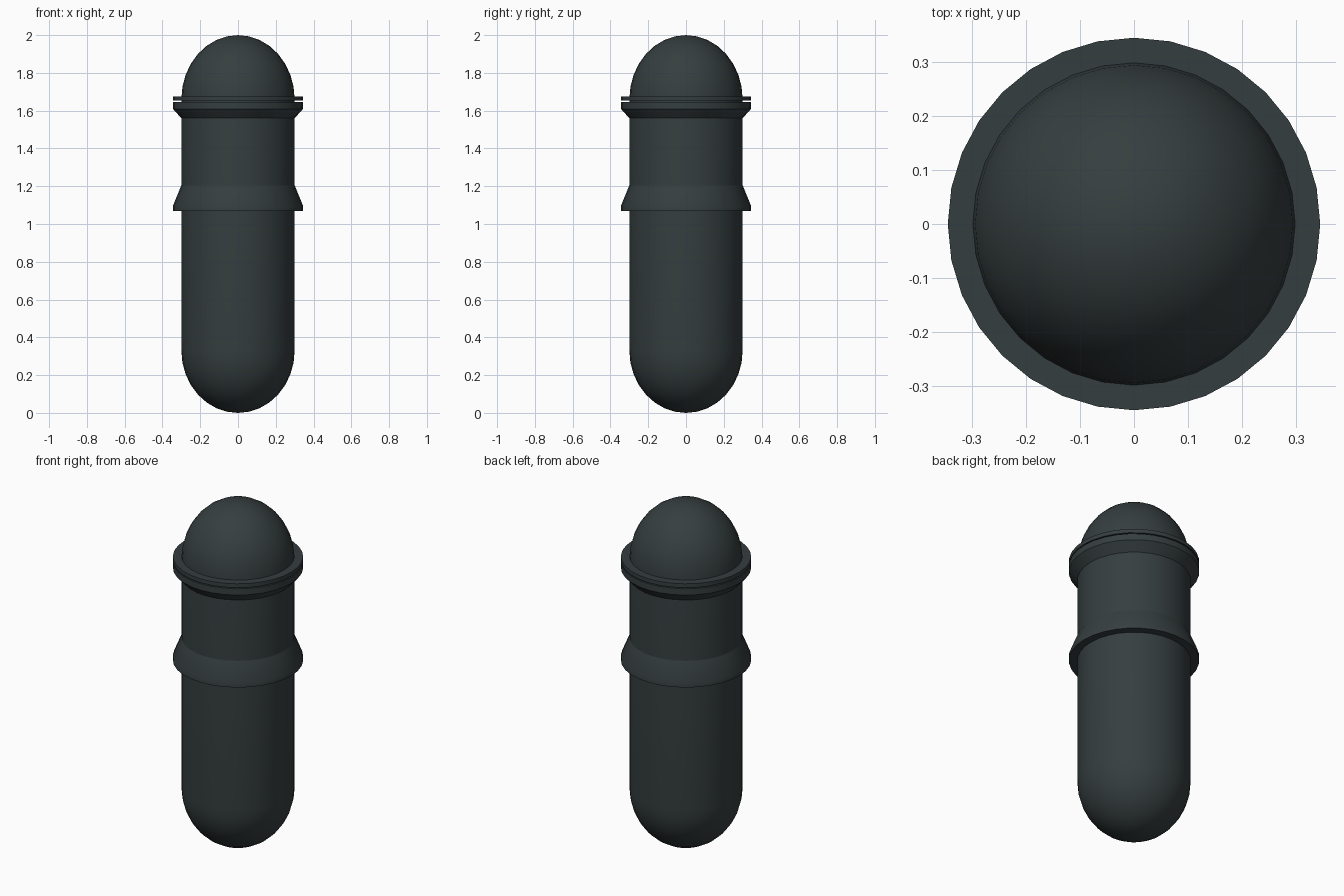
import bpy, bmesh
from math import sin, cos, pi, radians

if "Cube" in bpy.data.objects:
    bpy.data.objects.remove(bpy.data.objects["Cube"])

SEGMENTS = 32
R, RING = 0.30, 0.345

dark = bpy.data.materials.new("dark_slate")
dark.diffuse_color = (0.036, 0.048, 0.049, 1)
dark.use_nodes = True
dark.node_tree.nodes["Principled BSDF"].inputs["Base Color"].default_value = dark.diffuse_color


def lathe(name, profile, closed=False):
    """Spin a (radius, z) profile around the z axis."""
    bm = bmesh.new()
    verts = [bm.verts.new((r, 0, z)) for r, z in profile]
    pairs = list(zip(verts, verts[1:]))
    if closed:
        pairs.append((verts[-1], verts[0]))
    edges = [bm.edges.new(p) for p in pairs]
    bmesh.ops.spin(bm, geom=verts + edges, cent=(0, 0, 0), axis=(0, 0, 1),
                   angle=2 * pi, steps=SEGMENTS, use_duplicate=False)
    bmesh.ops.remove_doubles(bm, verts=bm.verts[:], dist=1e-4)
    bmesh.ops.recalc_face_normals(bm, faces=bm.faces[:])
    mesh = bpy.data.meshes.new(name)
    bm.to_mesh(mesh)
    bm.free()
    obj = bpy.data.objects.new(name, mesh)
    bpy.context.collection.objects.link(obj)
    mesh.materials.append(dark)
    bpy.ops.object.select_all(action='DESELECT')
    obj.select_set(True)
    bpy.context.view_layer.objects.active = obj
    bpy.ops.object.shade_smooth_by_angle(angle=radians(30))
    return obj


def dome(z, height, steps=8):
    """Quarter ellipse from the rim at z to the pole."""
    return [(R * cos(i * pi / 2 / steps), z + height * sin(i * pi / 2 / steps))
            for i in range(steps + 1)]


# Capsule body with rounded ends
lathe("capsule_body", dome(0.33, -0.33)[::-1] + dome(1.66, 0.34))

# Upper collar: flared ring with a thin washer above a narrow gap
lathe("upper_collar", [(R - 0.01, 1.56), (R, 1.56), (RING, 1.61),
                       (RING, 1.647), (R - 0.01, 1.647)], closed=True)
lathe("upper_washer", [(R - 0.01, 1.653), (RING, 1.653),
                       (RING, 1.676), (R - 0.01, 1.676)], closed=True)

# Lower collar: long taper above, flat underneath
lathe("lower_collar", [(R - 0.01, 1.07), (RING, 1.07), (RING, 1.095),
                       (R, 1.205), (R - 0.01, 1.205)], closed=True)
